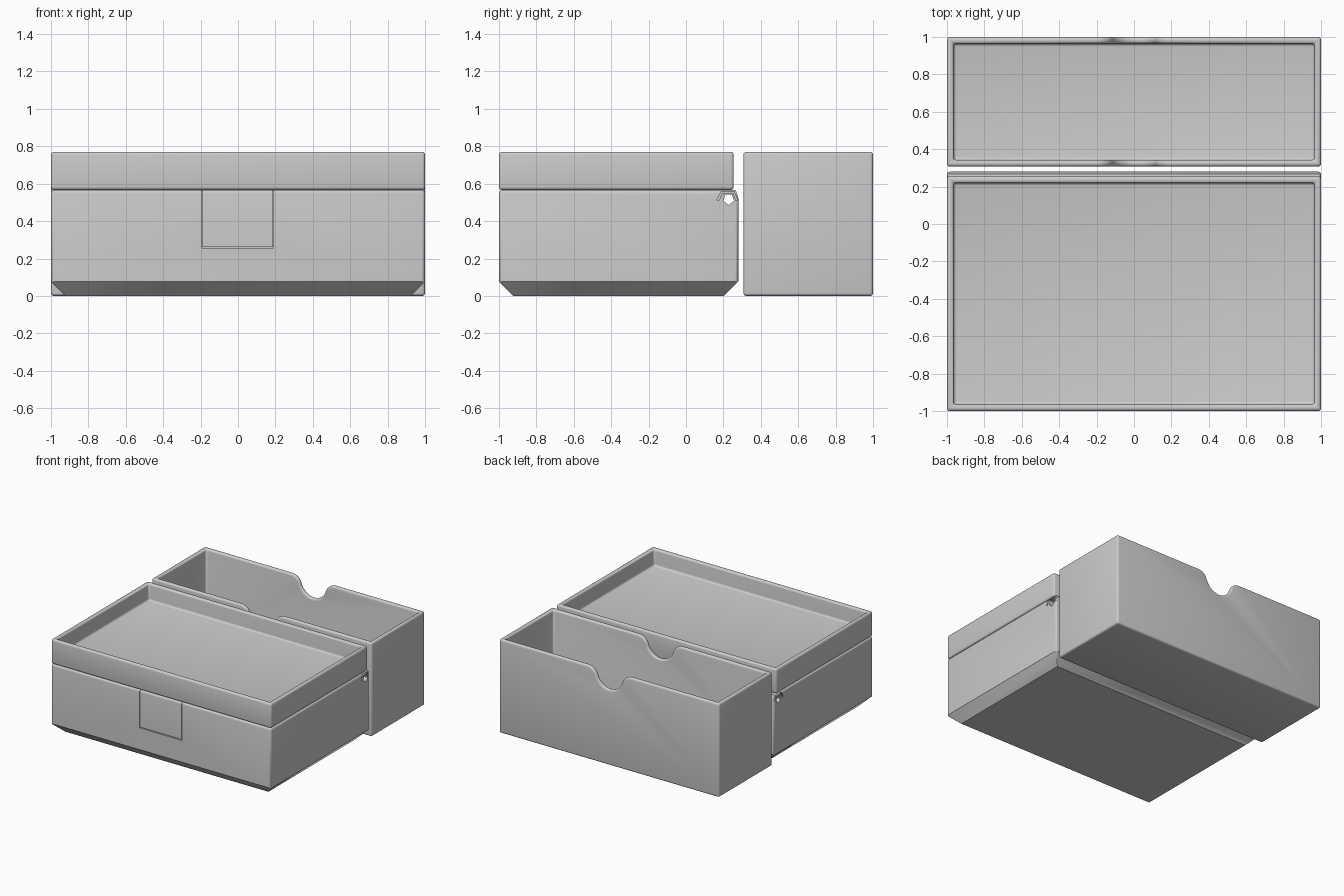
import bpy, bmesh, math
from mathutils import Vector

cube = bpy.data.objects.get("Cube")
if cube:
    bpy.data.objects.remove(cube)

grey = bpy.data.materials.new("plain grey")
grey.use_nodes = True
grey.diffuse_color = (0.6, 0.6, 0.6, 1)
grey.node_tree.nodes["Principled BSDF"].inputs["Base Color"].default_value = grey.diffuse_color


def make(name, bm):
    bmesh.ops.recalc_face_normals(bm, faces=bm.faces)
    mesh = bpy.data.meshes.new(name)
    bm.to_mesh(mesh)
    bm.free()
    mesh.materials.append(grey)
    ob = bpy.data.objects.new(name, mesh)
    bpy.context.collection.objects.link(ob)
    return ob


def activate(ob):
    bpy.ops.object.select_all(action='DESELECT')
    ob.select_set(True)
    bpy.context.view_layer.objects.active = ob


def open_box(name, lo, hi, wall, floor, chamfer=0.0):
    """Box with a hollow top; the underside can be tapered by a chamfer."""
    lo, hi = Vector(lo), Vector(hi)
    bm = bmesh.new()
    bmesh.ops.create_cube(bm, size=1)
    for v in bm.verts:
        v.co = [lo[i] if v.co[i] < 0 else hi[i] for i in range(3)]
    top = next(f for f in bm.faces if f.normal.z > 0.9)
    bmesh.ops.inset_individual(bm, faces=[top], thickness=wall)
    pit = bmesh.ops.extrude_face_region(bm, geom=[top])["geom"]
    for v in pit:
        if isinstance(v, bmesh.types.BMVert):
            v.co.z = lo.z + floor
    if top.is_valid:
        bm.faces.remove(top)
    if chamfer:
        bottom = next(f for f in bm.faces if f.normal.z < -0.9)
        low = bmesh.ops.extrude_face_region(bm, geom=[bottom])["geom"]
        if bottom.is_valid:
            bm.faces.remove(bottom)
        new = [v for v in low if isinstance(v, bmesh.types.BMVert)]
        for v in bm.verts:
            if v.co.z == lo.z and v not in new:
                v.co.z += chamfer
        for v in new:
            v.co.x -= math.copysign(chamfer, v.co.x)
            v.co.y += chamfer if v.co.y < 0 else -chamfer
    return make(name, bm)


def prism(outline, axis, start, end):
    """Extrude an outline along x or y; the outline holds (other axis, z)."""
    bm = bmesh.new()
    place = (lambda a, z: (start, a, z)) if axis == 'x' else (lambda a, z: (a, start, z))
    face = bm.faces.new([bm.verts.new(place(a, z)) for a, z in outline])
    geom = bmesh.ops.extrude_face_region(bm, geom=[face])["geom"]
    step = Vector((end - start, 0, 0)) if axis == 'x' else Vector((0, end - start, 0))
    bmesh.ops.translate(bm, verts=[v for v in geom if isinstance(v, bmesh.types.BMVert)], vec=step)
    return make("cutter", bm)


def cut(ob, cutter):
    mod = ob.modifiers.new("cut", 'BOOLEAN')
    mod.operation, mod.solver, mod.object = 'DIFFERENCE', 'EXACT', cutter
    activate(ob)
    bpy.ops.object.modifier_apply(modifier=mod.name)
    bpy.data.objects.remove(cutter)


def soften(ob, width=0.016):
    mod = ob.modifiers.new("round edges", 'BEVEL')
    mod.width, mod.segments = width, 4
    mod.limit_method, mod.angle_limit = 'ANGLE', math.radians(65)
    mod.use_clamp_overlap = False
    activate(ob)
    bpy.ops.object.modifier_apply(modifier=mod.name)


def arc(cx, cz, r, a0, a1, n=10):
    return [(cx + r * math.cos(a0 + (a1 - a0) * i / n),
             cz + r * math.sin(a0 + (a1 - a0) * i / n)) for i in range(n + 1)]


# Shallow tray on top of the front box
tray = open_box("lid_tray", (-1, -1, 0.567), (1, 0.255, 0.77), 0.05, 0.065)
soften(tray)

# Front box with a tapered underside
base = open_box("base_box", (-1, -1, 0), (1, 0.28, 0.565), 0.13, 0.06, 0.077)
soften(base)

# Hinge: sloped back rim, pin hole, and a bracket-shaped slit at each end
cut(base, prism([(0.262, 0.58), (0.3, 0.58), (0.3, 0.5), (0.282, 0.515)], 'x', -1.1, 1.1))
hole = [(0.228 + 0.03 * math.sin(k * math.tau / 5), 0.517 - 0.03 * math.cos(k * math.tau / 5))
        for k in range(5)]
cut(base, prism(hole, 'x', -1.1, 1.1))
slit = [(0.165, 0.513), (0.188, 0.558), (0.258, 0.558), (0.275, 0.513),
        (0.266, 0.513), (0.252, 0.549), (0.194, 0.549), (0.178, 0.513)]
for side in (-1, 1):
    cut(base, prism(slit, 'x', side * 0.96, side * 1.1))

# Thin slits around the latch tab
for x0, x1, z0, z1 in ((-0.195, 0.19, 0.255, 0.262), (-0.195, -0.192, 0.258, 0.6),
                       (0.187, 0.19, 0.258, 0.6)):
    cut(base, prism([(x0, z0), (x1, z0), (x1, z1), (x0, z1)], 'y', -1.1, -0.97))

# Tall bin behind, with rounded finger notches in both long walls
bin_box = open_box("rear_bin", (-1, 0.307, 0), (1, 1, 0.77), 0.05, 0.05)
top, depth, r, fillet = 0.77, 0.15, 0.12, 0.09
bowl_z, lip_z = top - depth + r, top - fillet
dx = math.sqrt((r + fillet) ** 2 - (bowl_z - lip_z) ** 2)
tilt = math.atan2(bowl_z - lip_z, dx)
left = arc(-dx, lip_z, fillet, math.pi / 2, tilt)
bowl = arc(0, bowl_z, r, math.pi + tilt, math.tau - tilt, 20)
right = [(-x, z) for x, z in reversed(left)]
notch = [(-dx, 0.9)] + left[:-1] + bowl + right[1:] + [(dx, 0.9)]
cut(bin_box, prism(notch, 'y', 0.2, 1.1))
soften(bin_box)

for ob in (tray, base, bin_box):
    activate(ob)
    bpy.ops.object.shade_smooth_by_angle(angle=math.radians(35))
